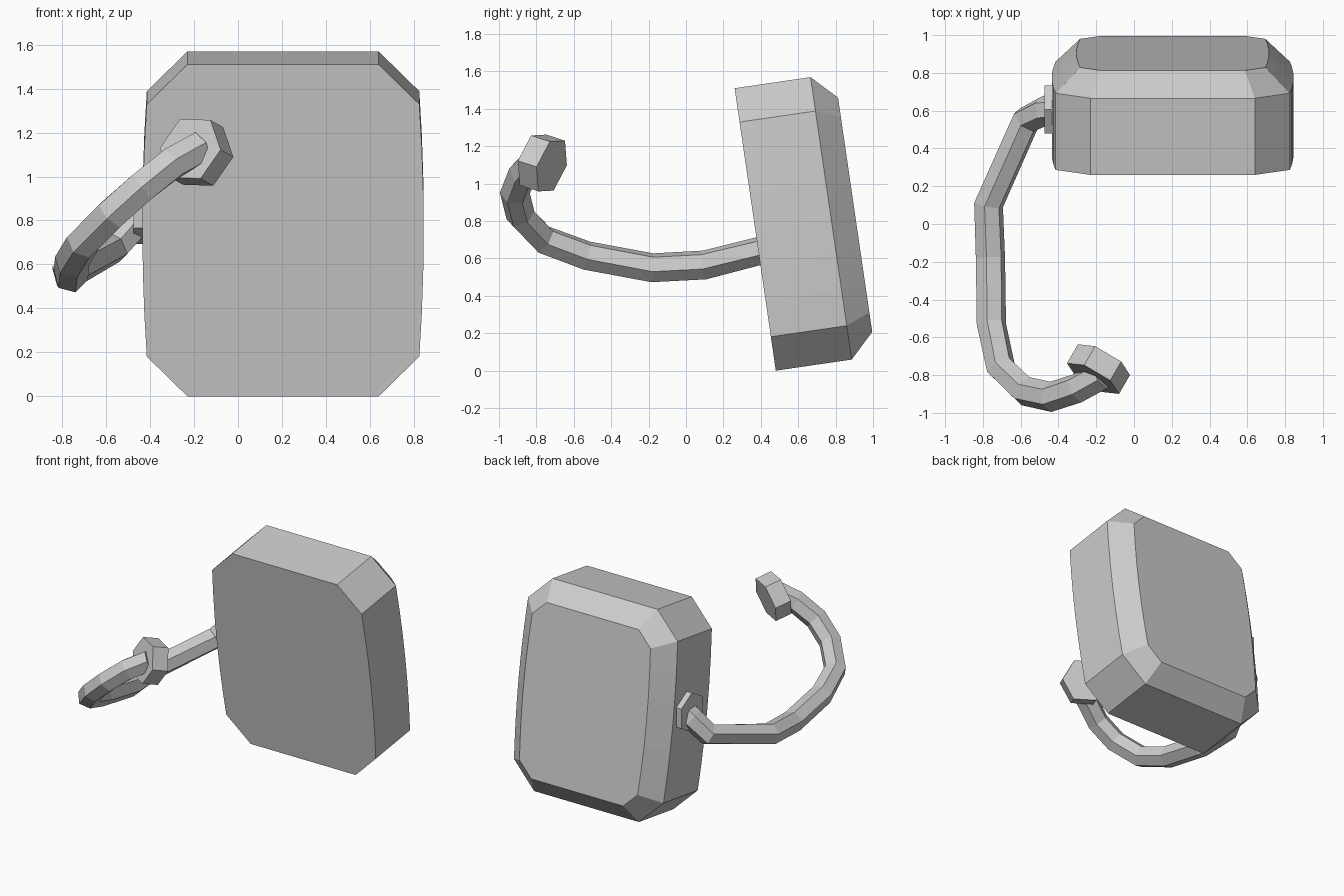
import bpy, bmesh
from math import cos, sin, pi, radians
from mathutils import Vector, Matrix

if "Cube" in bpy.data.objects:
    bpy.data.objects.remove(bpy.data.objects["Cube"])


def loft(name, rings):
    """Skin a stack of equal-length closed rings and cap both ends."""
    bm = bmesh.new()
    loops = [[bm.verts.new(p) for p in ring] for ring in rings]
    count = len(loops[0])
    for a, b in zip(loops, loops[1:]):
        for i in range(count):
            j = (i + 1) % count
            bm.faces.new((a[i], a[j], b[j], b[i]))
    bm.faces.new(loops[0][::-1])
    bm.faces.new(loops[-1])
    bmesh.ops.recalc_face_normals(bm, faces=bm.faces)
    mesh = bpy.data.meshes.new(name)
    bm.to_mesh(mesh)
    bm.free()
    ob = bpy.data.objects.new(name, mesh)
    bpy.context.collection.objects.link(ob)
    return ob


def hexagon(centre, e1, e2, radius):
    return [centre + radius * (cos(k * pi / 3) * e1 + sin(k * pi / 3) * e2)
            for k in range(6)]


def hex_block(name, centre, axis, e1, radius, depth):
    axis = Vector(axis).normalized()
    e1 = Vector(e1)
    e1 = (e1 - axis * e1.dot(axis)).normalized()
    e2 = axis.cross(e1)
    return loft(name, [hexagon(Vector(centre) + axis * s * depth / 2, e1, e2, radius)
                       for s in (-1, 1)])


def panel_outline(depth, inset):
    """Chamfered rectangle with slightly bowed long sides."""
    cut = inset * 0.414
    top, flat = 0.763 - inset, 0.435 - cut
    corner, side = 0.58 - cut, 0.62 - inset
    right = [(flat, top)]
    for k in range(7):
        t = 1 - k / 3
        right.append((side + 0.02 * (1 - t * t), corner * t))
    right.append((flat, -top))
    pts = right + [(-x, z) for x, z in reversed(right)]
    return [(x, depth, z) for x, z in pts]


# Tilted padded panel, chamfered around its back face
panel = loft("panel", [panel_outline(0, 0), panel_outline(0.41, 0),
                       panel_outline(0.54, 0.13)])
panel.matrix_world = (Matrix.Translation((0.205, 0.37, 0.755))
                      @ Matrix.Rotation(radians(8.3), 4, 'X'))

# Curved six-sided arm, from the panel's side round to the front
path = [Vector(p) for p in (
    (-0.42, 0.605, 0.83), (-0.47, 0.60, 0.79), (-0.57, 0.55, 0.68),
    (-0.77, 0.10, 0.565), (-0.76, -0.18, 0.55), (-0.755, -0.53, 0.615),
    (-0.705, -0.76, 0.70), (-0.575, -0.885, 0.83), (-0.44, -0.915, 0.95),
    (-0.30, -0.87, 1.06), (-0.17, -0.80, 1.13))]
plane_normal = Vector((-0.7, 0, 0.7))
rings = []
for i, p in enumerate(path):
    prev, nxt = path[max(i - 1, 0)], path[min(i + 1, len(path) - 1)]
    tangent = ((p - prev).normalized() + (nxt - p).normalized()).normalized()
    e1 = plane_normal.cross(tangent).normalized()
    e2 = tangent.cross(e1)
    rings.append(hexagon(p, e1, e2, 0.08))
loft("arm", rings)

# Hexagonal mount on the panel and larger hexagonal tip
hex_block("arm_mount", (-0.435, 0.607, 0.84), (1, 0, 0), (0, 0, 1), 0.147, 0.08)
hex_block("arm_tip", (-0.188, -0.768, 1.11), (0.48, 0.83, -0.27), (0.86, -0.5, -0.03),
          0.16, 0.12)
